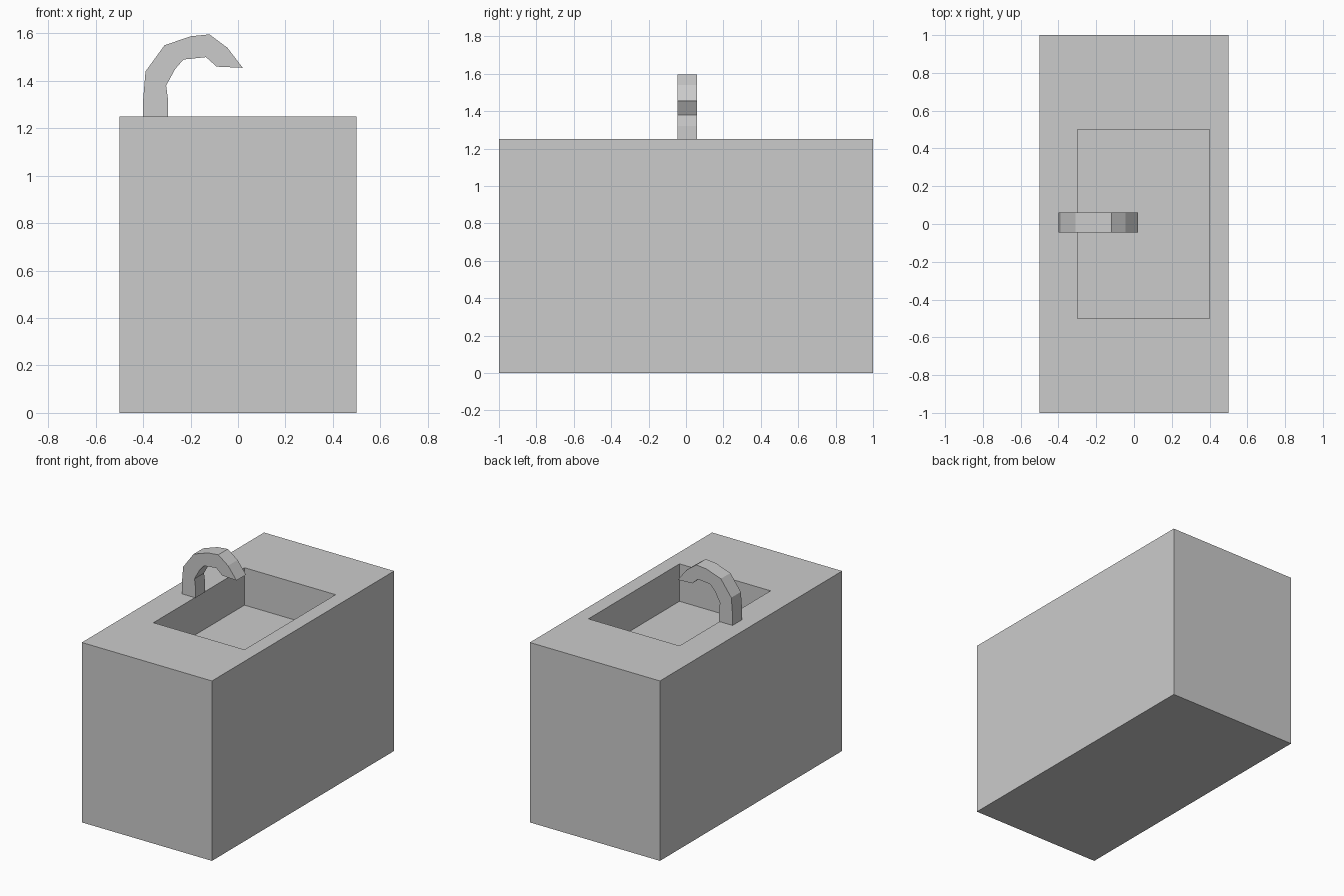
import bpy
import bmesh
from mathutils import Vector

if "Cube" in bpy.data.objects:
    bpy.data.objects.remove(bpy.data.objects["Cube"])


def add_object(name, bm):
    bmesh.ops.recalc_face_normals(bm, faces=bm.faces[:])
    mesh = bpy.data.meshes.new(name)
    bm.to_mesh(mesh)
    bm.free()
    obj = bpy.data.objects.new(name, mesh)
    bpy.context.collection.objects.link(obj)
    return obj


# Counter block with the basin sunk into its top
HEIGHT, DEPTH = 1.25, 0.26
bm = bmesh.new()
bmesh.ops.create_cube(bm, size=1)
for v in bm.verts:
    v.co = (v.co.x, v.co.y * 2, (v.co.z + 0.5) * HEIGHT)
bm.normal_update()
top = max(bm.faces, key=lambda f: f.calc_center_median().z)
bmesh.ops.inset_individual(bm, faces=[top], thickness=0.1)
for v in top.verts:
    v.co.x = -0.3 if v.co.x < 0 else 0.4
    v.co.y = -0.5 if v.co.y < 0 else 0.5
floor = bmesh.ops.extrude_discrete_faces(bm, faces=[top])["faces"][0]
bmesh.ops.translate(bm, verts=floor.verts[:], vec=(0, 0, -DEPTH))
add_object("sink_counter", bm)

# Curved faucet: side profile extruded along y
outer = [(-0.40, HEIGHT), (-0.40, 1.32), (-0.39, 1.44), (-0.31, 1.55),
         (-0.20, 1.588), (-0.12, 1.596), (-0.045, 1.54), (0.02, 1.455)]
inner = [(-0.09, 1.46), (-0.135, 1.50), (-0.23, 1.49), (-0.265, 1.45),
         (-0.303, 1.38), (-0.295, 1.32), (-0.295, HEIGHT)]
bm = bmesh.new()
side = bm.faces.new([bm.verts.new((x, -0.045, z)) for x, z in outer + inner])
ext = bmesh.ops.extrude_face_region(bm, geom=[side], use_keep_orig=True)
moved = [g for g in ext["geom"] if isinstance(g, bmesh.types.BMVert)]
bmesh.ops.translate(bm, verts=moved, vec=Vector((0, 0.105, 0)))
add_object("faucet", bm)
